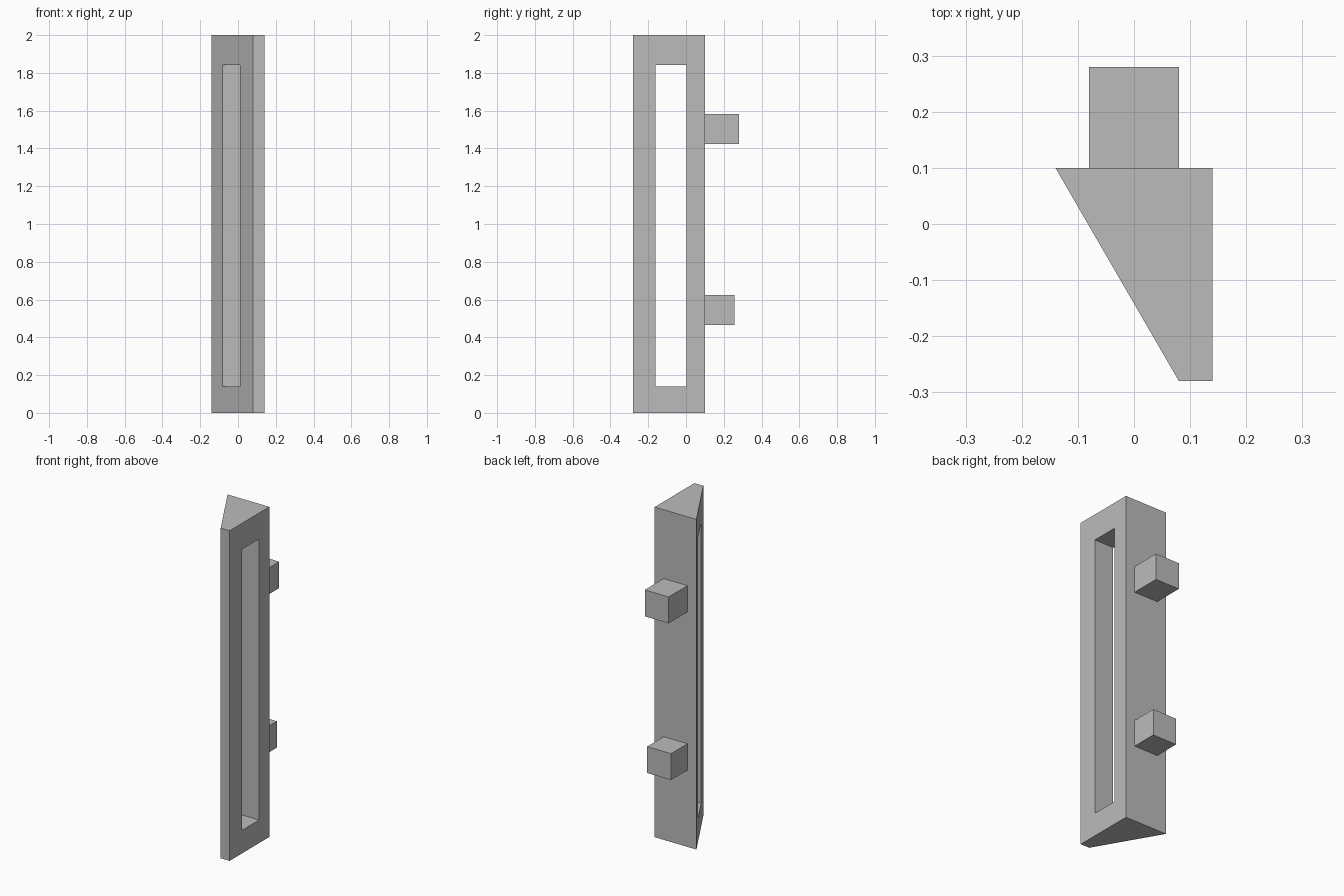
import bpy
import bmesh

default_cube = bpy.data.objects.get("Cube")
if default_cube:
    bpy.data.objects.remove(default_cube, do_unlink=True)

grey = bpy.data.materials.new("mid grey")
grey.use_nodes = True
colour = (0.5, 0.5, 0.5, 1)
grey.diffuse_color = colour
grey.node_tree.nodes["Principled BSDF"].inputs["Base Color"].default_value = colour


def prism(name, outline, z0, z1):
    """Extrude a flat xy outline from z0 up to z1."""
    bm = bmesh.new()
    base = bm.faces.new([bm.verts.new((x, y, z0)) for x, y in outline])
    ext = bmesh.ops.extrude_face_region(bm, geom=[base])
    top = [v for v in ext["geom"] if isinstance(v, bmesh.types.BMVert)]
    bmesh.ops.translate(bm, verts=top, vec=(0, 0, z1 - z0))
    bmesh.ops.recalc_face_normals(bm, faces=bm.faces)
    mesh = bpy.data.meshes.new(name)
    bm.to_mesh(mesh)
    bm.free()
    mesh.materials.append(grey)
    obj = bpy.data.objects.new(name, mesh)
    bpy.context.collection.objects.link(obj)
    return obj


def box(name, x0, x1, y0, y1, z0, z1):
    return prism(name, [(x0, y0), (x1, y0), (x1, y1), (x0, y1)], z0, z1)


# Tapered handle body
body = prism("handle_body",
             [(-0.14, 0.1), (0.08, -0.28), (0.14, -0.28), (0.14, 0.1)], 0, 2)

# Long slot cut sideways through the body
cutter = box("slot_cutter", -0.3, 0.3, -0.162, 0.002, 0.14, 1.842)
cutter.hide_render = True
cutter.hide_viewport = True
cutter.display_type = 'WIRE'
slot = body.modifiers.new("slot", 'BOOLEAN')
slot.operation = 'DIFFERENCE'
slot.solver = 'EXACT'
slot.object = cutter

# Mounting pegs on the back
for name, z, back in (("lower_peg", 0.465, 0.257), ("upper_peg", 1.423, 0.28)):
    box(name, -0.08, 0.08, 0.1, back, z, z + 0.16)
